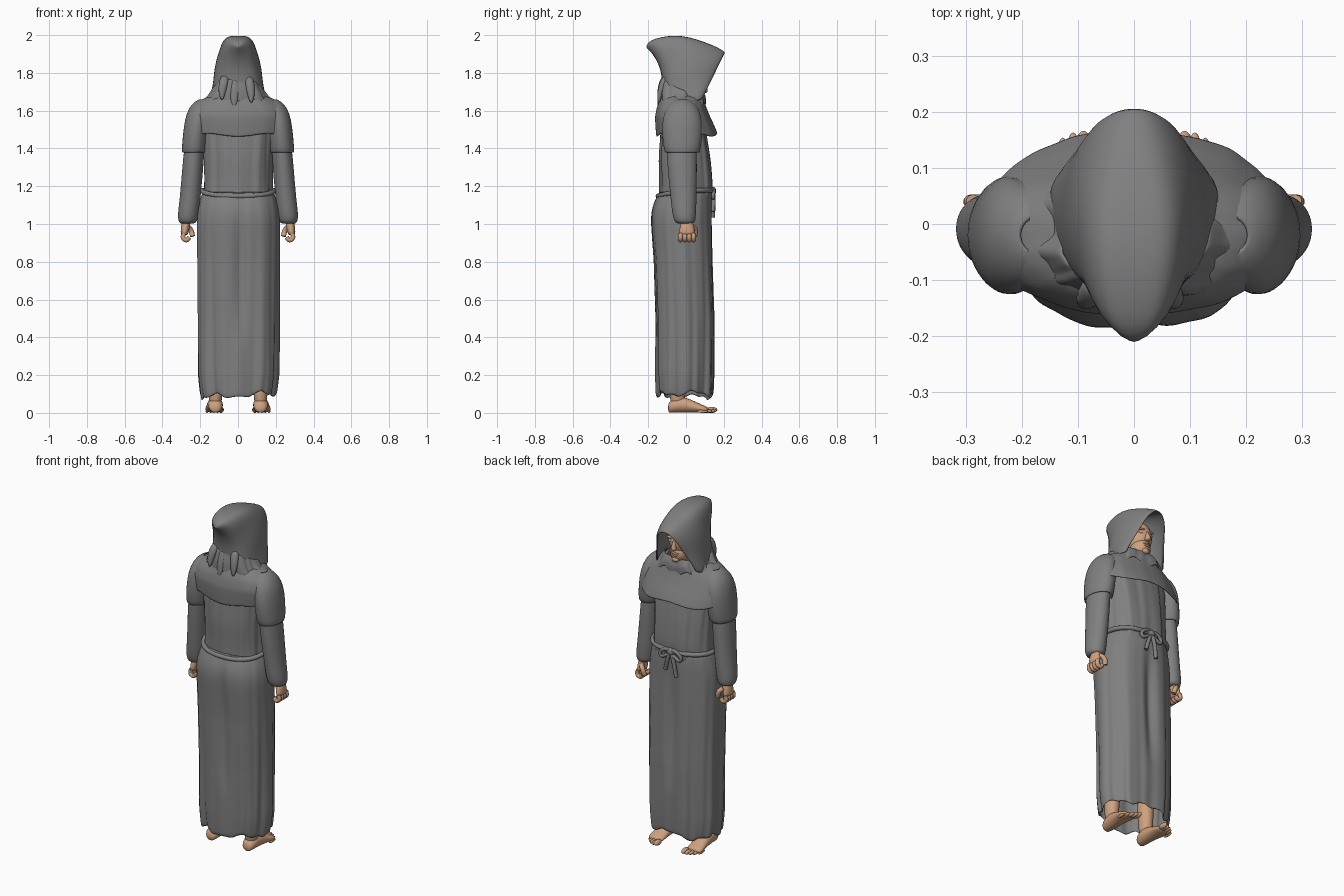
import bpy, bmesh, math
from math import sin, cos, pi, exp
from mathutils import Vector

old = bpy.data.objects.get("Cube")
if old:
    bpy.data.objects.remove(old, do_unlink=True)


def material(name, rgb):
    m = bpy.data.materials.new(name)
    m.use_nodes = True
    col = (*rgb, 1)
    m.diffuse_color = col
    bsdf = m.node_tree.nodes["Principled BSDF"]
    bsdf.inputs["Base Color"].default_value = col
    bsdf.inputs["Roughness"].default_value = 0.9
    return m


CLOTH = material("grey cloth", (0.215, 0.215, 0.215))
SKIN = material("skin", (0.62, 0.36, 0.21))


def finish(name, bm, mat, subdiv=1, thick=0):
    bmesh.ops.remove_doubles(bm, verts=bm.verts, dist=0.00001)
    bmesh.ops.recalc_face_normals(bm, faces=bm.faces)
    me = bpy.data.meshes.new(name)
    bm.to_mesh(me)
    bm.free()
    me.materials.append(mat)
    for p in me.polygons:
        p.use_smooth = True
    ob = bpy.data.objects.new(name, me)
    bpy.context.collection.objects.link(ob)
    if thick:
        s = ob.modifiers.new("thickness", "SOLIDIFY")
        s.thickness, s.offset = thick, 0
    if subdiv:
        s = ob.modifiers.new("smooth", "SUBSURF")
        s.levels = s.render_levels = subdiv
    return ob


def loft(name, rings, mat, closed=True, cap=False, thick=0):
    """Skin a list of equal-length point rings."""
    bm = bmesh.new()
    vs = [[bm.verts.new(p) for p in r] for r in rings]
    n = len(vs[0])
    for a, b in zip(vs, vs[1:]):
        for i in range(n if closed else n - 1):
            j = (i + 1) % n
            bm.faces.new((a[i], a[j], b[j], b[i]))
    if cap:
        bm.faces.new(vs[0])
        bm.faces.new(vs[-1])
    return finish(name, bm, mat, 1, thick)


def sample(table, t):
    """Interpolate rows of a profile table, first column is the key."""
    for a, b in zip(table, table[1:]):
        if t <= b[0]:
            f = (t - a[0]) / (b[0] - a[0])
            return [u + (v - u) * f for u, v in zip(a, b)]
    return list(table[-1])


def power(v, e):
    return math.copysign(abs(v) ** e, v)


def pleat(a, k):
    return 0.5 * sin(7 * a + 1 + k) + 0.35 * sin(13 * a + 2.3 - k) + 0.25 * sin(23 * a)


def garment(name, table, steps, fold, hem=None, crease=0, n=72, square=0.85):
    """Cloth tube; table rows are z, half width, back y, front y."""
    z0, z1 = table[0][0], table[-1][0]
    rings = []
    for s in range(steps + 1):
        k = s / steps
        z, rx, yb, yf = sample(table, z0 + (z1 - z0) * k)
        ring = []
        for i in range(n):
            a = 2 * pi * i / n
            f = 1 + fold(k) * pleat(a, 1.2 * k)
            for mid, w in ((pi / 2, 0.11), (3 * pi / 2 + 0.05, 0.08)):
                f -= crease * sin(pi * min(1, 1.3 * (1 - k))) * exp(-((a - mid) / w) ** 2)
            x = rx * power(cos(a), square) * f
            y = (yb + yf) / 2 + (yf - yb) / 2 * power(sin(a), square) * f
            ring.append((x, y, z + (hem(a, k) if hem else 0)))
        rings.append(ring)
    return loft(name, rings, CLOTH, thick=0.008)


def tube(name, rows, mat, axis="z", n=16, cap=True, thick=0):
    """Limb; rows are centre x, y, z and the two radii."""
    rings = []
    for x, y, z, r, q in rows:
        pts = [(r * cos(2 * pi * i / n), q * sin(2 * pi * i / n)) for i in range(n)]
        rings.append([(x + u, y + v, z) if axis == "z" else (x + u, y, z + v) for u, v in pts])
    return loft(name, rings, mat, cap=cap, thick=thick)


def ball(name, loc, scale, mat):
    bm = bmesh.new()
    bmesh.ops.create_uvsphere(bm, u_segments=20, v_segments=12, radius=1)
    for v in bm.verts:
        v.co = Vector(a * b for a, b in zip(v.co, scale)) + Vector(loc)
    return finish(name, bm, mat, 0)


def cord(name, pts, radius, mat, cyclic=False):
    cu = bpy.data.curves.new(name, "CURVE")
    cu.dimensions = "3D"
    cu.bevel_depth, cu.bevel_resolution, cu.resolution_u = radius, 3, 5
    cu.use_fill_caps = True
    sp = cu.splines.new("BEZIER")
    sp.bezier_points.add(len(pts) - 1)
    sp.use_cyclic_u = cyclic
    for b, p in zip(sp.bezier_points, pts):
        b.co = p
        b.handle_left_type = b.handle_right_type = "AUTO"
    cu.materials.append(mat)
    bpy.context.collection.objects.link(bpy.data.objects.new(name, cu))


# Skirt and bodice of the robe
garment("skirt", [(0.09, 0.193, -0.15, 0.14), (0.2, 0.207, -0.155, 0.145), (0.5, 0.21, -0.158, 0.148),
                  (0.8, 0.213, -0.168, 0.14), (1.03, 0.215, -0.185, 0.135), (1.1, 0.205, -0.175, 0.135),
                  (1.17, 0.185, -0.14, 0.13)],
        26, lambda k: 0.065 * (1 - k) + 0.012,
        hem=lambda a, k: (1 - k) ** 8 * (0.012 * sin(5 * a) + 0.008 * sin(11 * a) + 0.01 * cos(a)), crease=0.2)
garment("bodice", [(1.13, 0.18, -0.135, 0.13), (1.22, 0.175, -0.135, 0.137), (1.35, 0.178, -0.14, 0.125),
                   (1.5, 0.19, -0.13, 0.1), (1.62, 0.18, -0.12, 0.08)],
        12, lambda k: 0.05)

# Shoulder cape with a flaring front hem
garment("shoulder_cape", [(1.47, 0.262, -0.152, 0.165), (1.52, 0.265, -0.157, 0.145), (1.57, 0.262, -0.16, 0.122),
                          (1.62, 0.24, -0.15, 0.102), (1.66, 0.185, -0.135, 0.09), (1.69, 0.11, -0.11, 0.08)],
        14, lambda k: 0.014, hem=lambda a, k: (1 - k) ** 2 * 0.008 * sin(5 * a), square=0.95)

# Gathered cloth round the neck, higher at the back, with ragged tails
garment("neck_drape", [(1.63, 0.185, -0.135, 0.10), (1.67, 0.152, -0.133, 0.1), (1.71, 0.125, -0.12, 0.085)],
        6, lambda k: 0.07,
        hem=lambda a, k: k * 0.06 * max(0, -sin(a)) - (1 - k) * 0.02 * sin(9 * a))
for i, (x, low) in enumerate(((-0.02, 1.61), (0.07, 1.64), (-0.085, 1.655))):
    tube(f"drape_tail_{i + 1}", [(x, -0.145, low, 0.006, 0.006), (x, -0.14, low + 0.04, 0.02, 0.014),
                                 (x * 0.9, -0.125, low + 0.1, 0.026, 0.02), (x * 0.8, -0.1, 1.79, 0.02, 0.02)], CLOTH)

# Pointed hood: arches swept from the face opening to the rear tip
# columns: crown y, crown z, lower y, lower z, half width
arches = [(0.207, 1.905, 0.085, 1.66, 0.095), (0.17, 1.93, 0.075, 1.655, 0.108), (0.1, 1.958, 0.05, 1.65, 0.114),
          (0.02, 1.985, 0.01, 1.64, 0.113), (-0.06, 1.995, -0.035, 1.63, 0.107), (-0.13, 1.985, -0.075, 1.63, 0.094),
          (-0.18, 1.972, -0.1, 1.64, 0.075), (-0.204, 1.95, -0.115, 1.64, 0.045), (-0.207, 1.93, -0.12, 1.64, 0)]
hood = []
for j, (yt, zt, yl, zl, w) in enumerate(arches):
    arch = []
    square = 0.5 + 0.45 * max(0, 1 - j / 3)
    for i in range(33):
        a = pi * i / 32
        h = sin(a) ** (square + 0.05) if 0 < i < 32 else 0
        x = w * power(cos(a), square) * (1 + 0.3 * (1 - h) ** 2 + 0.03 * sin(9 * h + j)) if i != 16 else 0
        arch.append((x, yl + (yt - yl) * h ** (1 + j * j / 22), zl + (zt - zl) * h))
    hood.append(arch)
loft("hood", hood, CLOTH, closed=False, thick=0.01)

# Head with simple face relief
ball("head", (0, 0.025, 1.81), (0.074, 0.09, 0.1), SKIN)
ball("jaw", (0, 0.05, 1.74), (0.056, 0.062, 0.062), SKIN)
tube("neck", [(0, 0, 1.58, 0.06, 0.06), (0, 0.01, 1.66, 0.05, 0.052), (0, 0.02, 1.76, 0.05, 0.05)], SKIN)
tube("nose", [(0, 0.11, 1.765, 0.017, 0.014), (0, 0.117, 1.775, 0.017, 0.02),
              (0, 0.112, 1.80, 0.01, 0.014), (0, 0.105, 1.825, 0.008, 0.01)], SKIN)
ball("upper_lip", (0, 0.106, 1.747), (0.024, 0.011, 0.006), SKIN)
ball("lower_lip", (0, 0.104, 1.736), (0.02, 0.011, 0.007), SKIN)
ball("chin", (0, 0.098, 1.708), (0.022, 0.017, 0.016), SKIN)

for side, s in (("left", 1), ("right", -1)):
    ball(side + "_eyelid", (s * 0.03, 0.097, 1.812), (0.016, 0.012, 0.009), SKIN)
    ball(side + "_brow", (s * 0.03, 0.1, 1.832), (0.024, 0.012, 0.007), SKIN)

    # Cape lobe over the upper arm, and the sleeve gathered at the cuff
    tube(side + "_cape_lobe", [(s * x, y, z, r, q) for x, y, z, r, q in (
        (0.233, -0.02, 1.375, 0.062, 0.088), (0.228, -0.02, 1.43, 0.064, 0.1), (0.22, -0.02, 1.52, 0.063, 0.105),
        (0.207, -0.02, 1.585, 0.063, 0.095), (0.185, -0.02, 1.635, 0.058, 0.07), (0.17, -0.02, 1.66, 0.03, 0.03))],
         CLOTH, n=24, cap=False, thick=0.008)
    tube(side + "_sleeve", [(s * x, y, z, r, q) for x, y, z, r, q in (
        (0.21, -0.025, 1.56, 0.045, 0.065), (0.225, -0.025, 1.45, 0.053, 0.08), (0.235, -0.022, 1.36, 0.055, 0.08),
        (0.243, -0.018, 1.25, 0.056, 0.076), (0.255, -0.012, 1.12, 0.055, 0.068), (0.264, -0.01, 1.05, 0.056, 0.063),
        (0.266, -0.006, 1.015, 0.05, 0.056), (0.268, -0.004, 1.0, 0.04, 0.045))], CLOTH, n=24)

    # Hand with half-curled fingers
    tube(side + "_palm", [(s * x, 0.005, z, r, q) for x, z, r, q in (
        (0.27, 1.03, 0.024, 0.03), (0.278, 0.99, 0.024, 0.036), (0.283, 0.955, 0.022, 0.044),
        (0.284, 0.94, 0.016, 0.04))], SKIN)
    for i in range(4):
        y = -0.029 + i * 0.023
        cord(f"{side}_finger_{i + 1}", [(s * 0.287, y, 0.952), (s * 0.29, y, 0.925), (s * 0.272, y, 0.915),
                                        (s * 0.258, y, 0.93)], 0.0125, SKIN)
    cord(side + "_thumb", [(s * 0.27, 0.035, 0.99), (s * 0.25, 0.05, 0.968), (s * 0.24, 0.045, 0.935)], 0.0135, SKIN)

    # Leg, foot and toes
    tube(side + "_leg", [(s * 0.12, -0.045, 0.03, 0.034, 0.038), (s * 0.12, -0.045, 0.1, 0.037, 0.042),
                         (s * 0.115, -0.04, 0.25, 0.046, 0.05), (s * 0.11, -0.03, 0.5, 0.055, 0.06),
                         (s * 0.1, -0.02, 0.9, 0.075, 0.08)], SKIN)
    tube(side + "_foot", [(s * x, y, z, r, z * 0.98) for x, y, z, r in (
        (0.12, -0.096, 0.024, 0.022), (0.12, -0.08, 0.034, 0.037), (0.12, -0.04, 0.044, 0.042),
        (0.122, 0.0, 0.042, 0.042), (0.125, 0.05, 0.03, 0.045), (0.127, 0.095, 0.02, 0.049),
        (0.127, 0.118, 0.015, 0.044))], SKIN, axis="y")
    for i in range(5):
        r = 0.016 - 0.0015 * i if i else 0.02
        ball(f"{side}_toe_{i + 1}", (s * (0.09 + 0.0185 * i), 0.136 - 0.003 * i * i, r * 0.8),
             (r * 0.75, 0.03, r * 0.8), SKIN)

# Rope belt, knot, bows and hanging ends
cord("rope_belt", [(0.19 * power(cos(a), 0.85), -0.005 + 0.143 * power(sin(a), 0.85), 1.178 + 0.03 * min(0, sin(a)))
                   for a in (2 * pi * i / 24 for i in range(24))], 0.013, CLOTH, True)
ball("rope_knot", (0, 0.142, 1.175), (0.024, 0.018, 0.022), CLOTH)
for side, s in (("left", 1), ("right", -1)):
    cord(side + "_rope_bow", [(0, 0.143, 1.175), (s * 0.045, 0.146, 1.18), (s * 0.065, 0.144, 1.14),
                              (s * 0.03, 0.146, 1.15)], 0.01, CLOTH, True)
    cord(side + "_rope_end", [(0, 0.143, 1.175), (s * 0.018, 0.146, 1.13), (s * 0.035, 0.142, 1.05 + s * 0.015)],
         0.011, CLOTH)
